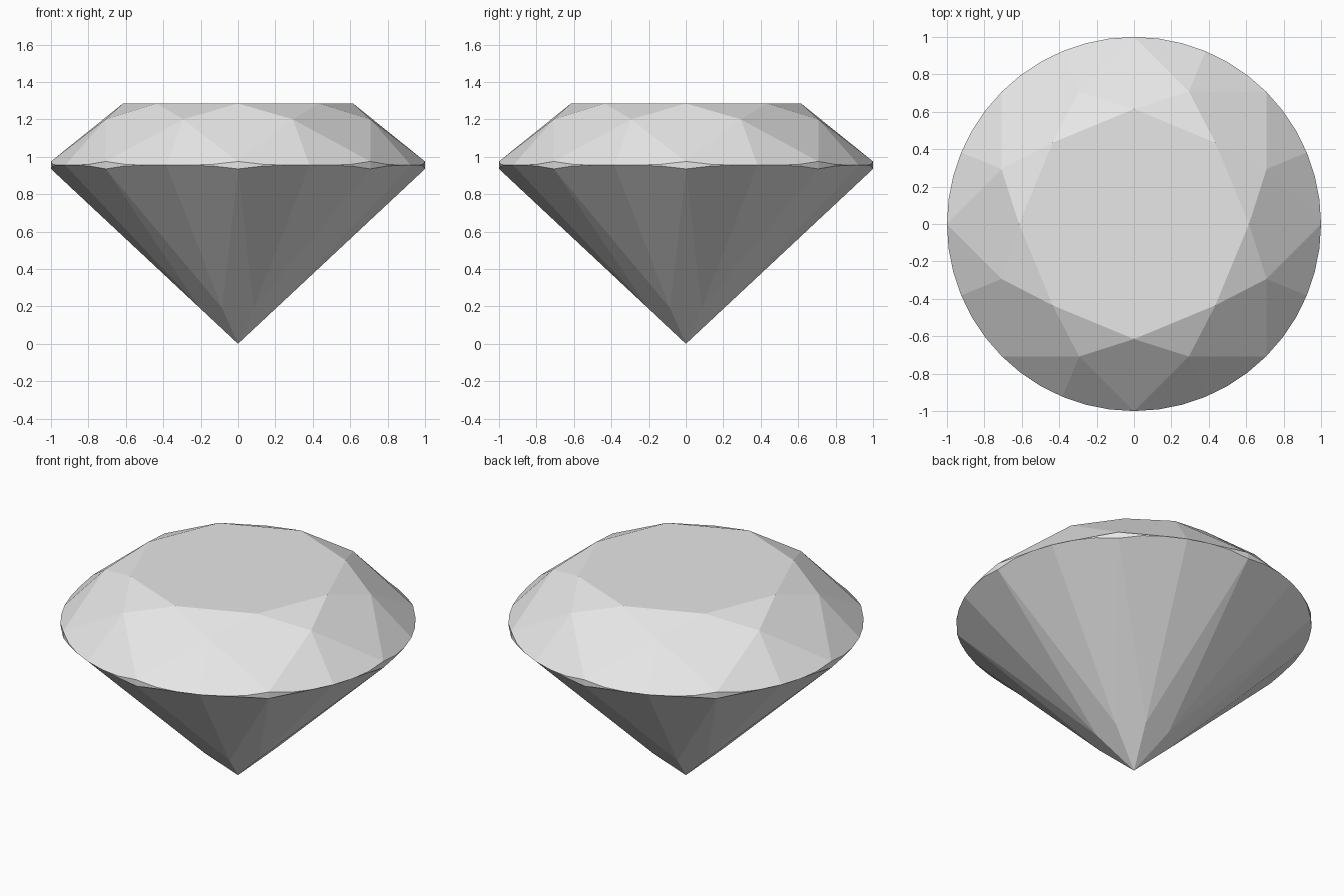
import bpy
import bmesh
from math import cos, sin, radians

cube = bpy.data.objects.get("Cube")
if cube:
    bpy.data.objects.remove(cube, do_unlink=True)

# Proportions of the cut stone
SIDES = 8
STEP = 360 / SIDES
TABLE_R, TABLE_Z = 0.615, 1.285
STAR_R, STAR_Z = 0.767, 1.2
GIRDLE_R, GIRDLE_Z = 1.0, 0.955
PAVILION_R, PAVILION_Z = 0.22, 0.19
HALF_THICK = (0.02, 0.005, 0, 0, 0, 0.005)   # girdle scallop over one side

mat = bpy.data.materials.new("pale_grey")
mat.use_nodes = True
grey = (0.8, 0.8, 0.8, 1)
mat.diffuse_color = grey
mat.node_tree.nodes["Principled BSDF"].inputs["Base Color"].default_value = grey

bm = bmesh.new()


def point(radius, angle, z):
    a = radians(angle)
    return bm.verts.new((radius * cos(a), radius * sin(a), z))


def ring(radius, z, offset=0):
    return [point(radius, i * STEP + offset, z) for i in range(SIDES)]


# Rings of facet corners
table = ring(TABLE_R, TABLE_Z)
star = ring(STAR_R, STAR_Z, STEP / 2)
pavilion = ring(PAVILION_R, PAVILION_Z, STEP / 2)
tip = bm.verts.new((0, 0, 0))

# Girdle edges, sharing corners where the band closes to a knife edge
n = len(HALF_THICK)
count = n * SIDES
upper, lower = [], []
for i in range(count):
    t = HALF_THICK[i % n]
    angle = i * 360 / count
    upper.append(point(GIRDLE_R, angle, GIRDLE_Z + t))
    lower.append(point(GIRDLE_R, angle, GIRDLE_Z - t) if t else upper[-1])

# Girdle band
for i in range(count):
    j = (i + 1) % count
    corners = list(dict.fromkeys((lower[i], lower[j], upper[j], upper[i])))
    if len(corners) > 2:
        bm.faces.new(corners)

# Facets of each side
bm.faces.new(table)
for k in range(SIDES):
    nxt = (k + 1) % SIDES
    start, half = k * n, n // 2
    first = [(start + i) % count for i in range(half + 1)]
    second = [(start + half + i) % count for i in range(half + 1)]
    # Crown: star, kite and two girdle facets
    bm.faces.new((table[k], star[k], table[nxt]))
    bm.faces.new((table[k], star[k - 1], upper[start], star[k]))
    for span in (first, second):
        bm.faces.new([star[k]] + [upper[i] for i in span])
    # Pavilion: long kite and two girdle facets
    bm.faces.new((tip, pavilion[k], lower[start], pavilion[k - 1]))
    for span in (first, second):
        bm.faces.new([pavilion[k]] + [lower[i] for i in reversed(span)])

bmesh.ops.recalc_face_normals(bm, faces=bm.faces[:])
mesh = bpy.data.meshes.new("gemstone")
bm.to_mesh(mesh)
bm.free()
mesh.materials.append(mat)
gem = bpy.data.objects.new("gemstone", mesh)
bpy.context.collection.objects.link(gem)
